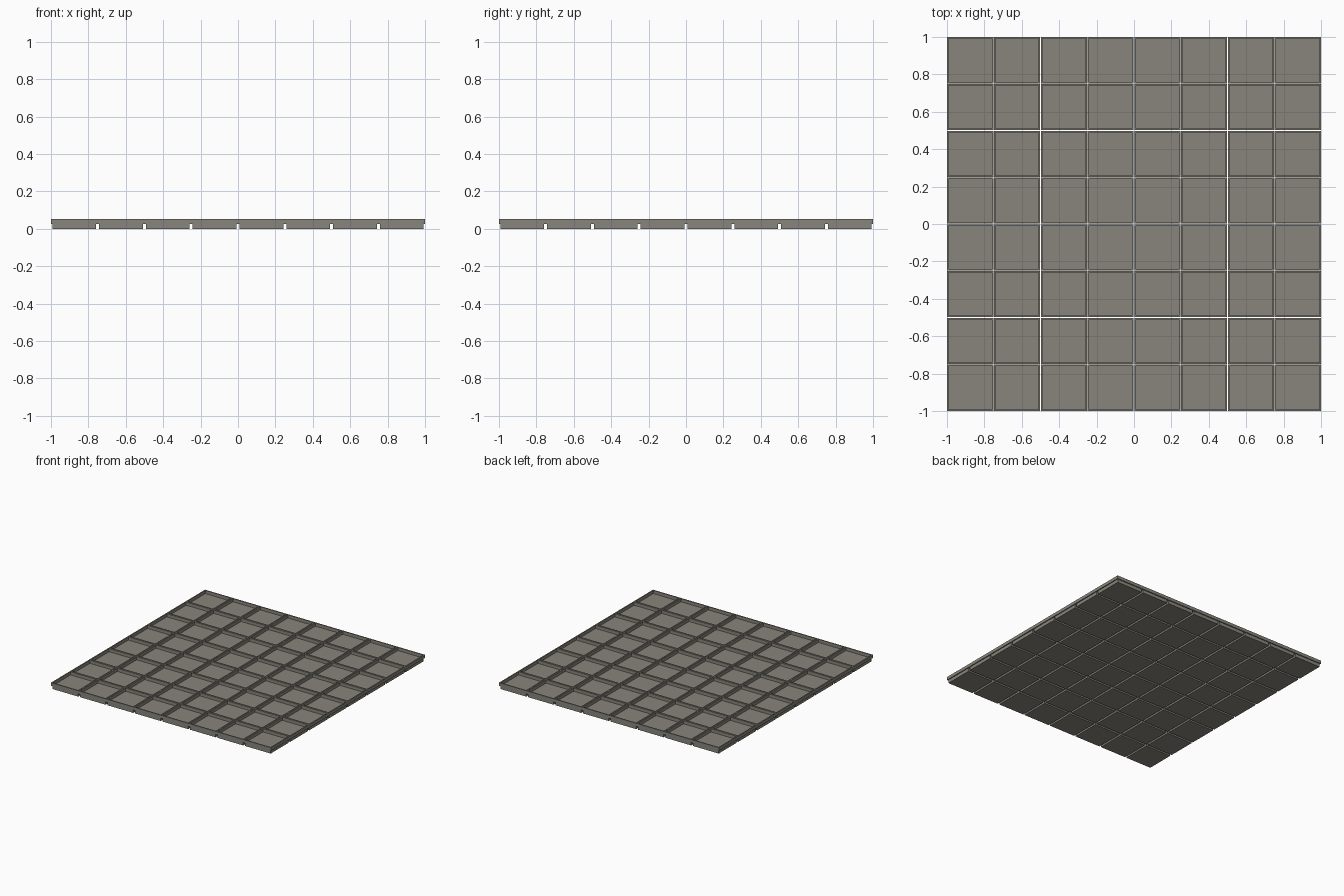
import bpy
import bmesh

if "Cube" in bpy.data.objects:
    bpy.data.objects.remove(bpy.data.objects["Cube"])

CELLS = 8
PITCH = 2.0 / CELLS
STEP = 0.027      # top of the lower tile body and of the tray floor
TOP = 0.053       # top of the raised walls

stone = bpy.data.materials.new("warm_grey")
stone.diffuse_color = (0.245, 0.235, 0.2, 1.0)
stone.use_nodes = True
stone.node_tree.nodes["Principled BSDF"].inputs["Base Color"].default_value = stone.diffuse_color


def square_rings(name, profile, closed=False):
    """Skin square rings given as (half width, height); cap the ends unless closed."""
    bm = bmesh.new()
    rings = [[bm.verts.new((sx * h, sy * h, z))
              for sx, sy in ((-1, -1), (1, -1), (1, 1), (-1, 1))]
             for h, z in profile]
    pairs = list(zip(rings, rings[1:]))
    if closed:
        pairs.append((rings[-1], rings[0]))
    else:
        bm.faces.new(rings[0][::-1])
        bm.faces.new(rings[-1])
    for a, b in pairs:
        for i in range(4):
            j = (i + 1) % 4
            bm.faces.new((a[i], a[j], b[j], b[i]))
    bmesh.ops.recalc_face_normals(bm, faces=bm.faces)
    mesh = bpy.data.meshes.new(name)
    bm.to_mesh(mesh)
    bm.free()
    mesh.materials.append(stone)
    obj = bpy.data.objects.new(name, mesh)
    bpy.context.collection.objects.link(obj)
    return obj


# One tray: narrow lower body, wider walled rim, recessed floor
body, outer, inner = 0.117, 0.1235, 0.1155
tray = square_rings("tray", [(body, 0), (body, STEP), (outer, STEP),
                             (outer, TOP), (inner, TOP), (inner, STEP)])
tray.location = (-1 + PITCH / 2, -1 + PITCH / 2, 0)

# Repeat the tray over the whole grid
for axis in range(2):
    array = tray.modifiers.new("grid_%d" % axis, 'ARRAY')
    array.count = CELLS
    array.use_relative_offset = False
    array.use_constant_offset = True
    array.constant_offset_displace = (PITCH, 0, 0) if axis == 0 else (0, PITCH, 0)

# Thin band that closes the outside edge
square_rings("outer_frame", [(1.0, STEP), (1.0, TOP), (0.9985, TOP), (0.9985, STEP)],
             closed=True)
